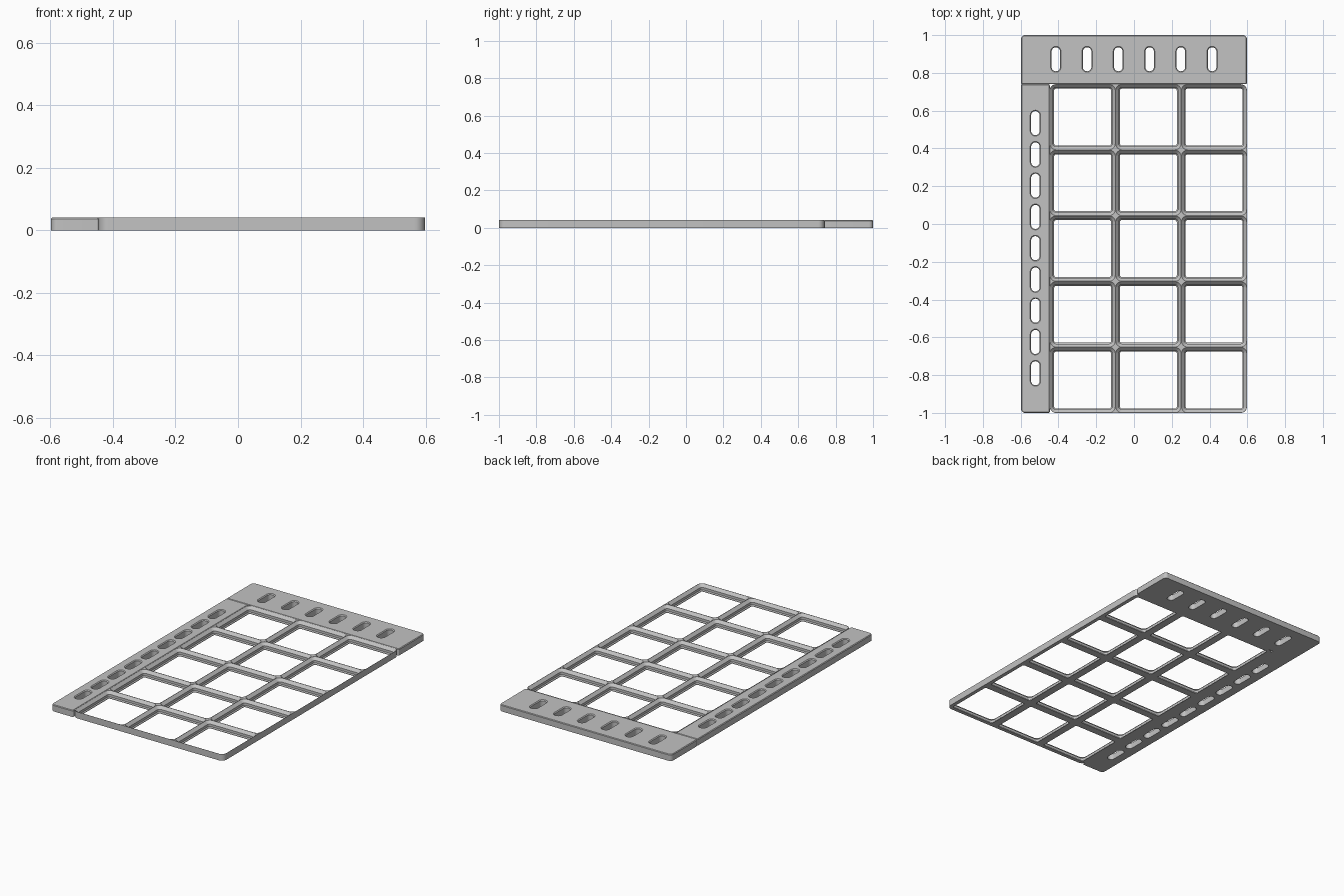
import bpy, bmesh, math

if "Cube" in bpy.data.objects:
    bpy.data.objects.remove(bpy.data.objects["Cube"])

H = 0.041           # thickness
PITCH = 0.348       # cell size
X0, X1, XS = -0.598, 0.598, -0.446   # outer sides and strip / grid seam
Y0, Y1, YS = -1.0, 1.0, 0.74         # outer ends and header / grid seam

grey = bpy.data.materials.new("light_grey")
grey.diffuse_color = (0.54, 0.54, 0.54, 1)
grey.use_nodes = True
grey.node_tree.nodes["Principled BSDF"].inputs["Base Color"].default_value = grey.diffuse_color


def outline(rect, radii, inset, n=8):
    """Rounded rectangle; radii run from the -x -y corner counter-clockwise."""
    x0, y0, x1, y1 = rect
    pts = []
    corners = [(x0, y0, 1, 1), (x1, y0, -1, 1), (x1, y1, -1, -1), (x0, y1, 1, -1)]
    for k, (cx, cy, sx, sy) in enumerate(corners):
        r = max(radii[k] - inset, 0.001)
        ox, oy = cx + sx * (inset + r), cy + sy * (inset + r)
        for i in range(n + 1):
            a = math.pi + (k + i / n) * math.pi / 2
            pts.append((ox + r * math.cos(a), oy + r * math.sin(a)))
    return pts


def loft(bm, rect, radii, sections):
    """Closed solid through (z, inset) sections."""
    rings = [[bm.verts.new((x, y, z)) for x, y in outline(rect, radii, d)]
             for z, d in sections]
    m = len(rings[0])
    for a, b in zip(rings, rings[1:]):
        for i in range(m):
            j = (i + 1) % m
            bm.faces.new((a[i], a[j], b[j], b[i]))
    bm.faces.new(rings[0][::-1])
    bm.faces.new(rings[-1])


def make_object(name, solids):
    bm = bmesh.new()
    for s in solids:
        loft(bm, *s)
    bmesh.ops.remove_doubles(bm, verts=bm.verts, dist=1e-5)
    bmesh.ops.recalc_face_normals(bm, faces=bm.faces)
    mesh = bpy.data.meshes.new(name)
    bm.to_mesh(mesh)
    bm.free()
    mesh.materials.append(grey)
    obj = bpy.data.objects.new(name, mesh)
    bpy.context.collection.objects.link(obj)
    return obj


def panel(name, body, holes):
    """Solid plate with lofted holes cut through it."""
    obj = make_object(name, [body])
    cutter = make_object(name + "_cutter", holes)
    cutter.hide_render = True
    mod = obj.modifiers.new("holes", 'BOOLEAN')
    mod.operation = 'DIFFERENCE'
    mod.solver = 'EXACT'
    mod.object = cutter
    bpy.ops.object.select_all(action='DESELECT')
    bpy.context.view_layer.objects.active = obj
    obj.select_set(True)
    bpy.ops.object.modifier_apply(modifier=mod.name)
    bpy.data.objects.remove(cutter)
    bpy.ops.object.shade_smooth_by_angle(angle=math.radians(25))
    return obj


def slot(x, y, w=0.045, l=0.127):
    """Vertical slot with a chamfered upper rim."""
    rect = (x - w / 2, y - l / 2, x + w / 2, y + l / 2)
    return rect, [w / 2] * 4, [(-0.01, 0), (H - 0.005, 0), (H + 0.006, -0.011)]


plate_sections = [(0, 0), (H - 0.004, 0), (H, 0.004)]

# header plate with a row of six slots
panel("header_plate",
      ((X0, YS, X1, Y1), [0.006, 0.006, 0.022, 0.022], plate_sections),
      [slot((i - 2.5) * 0.1655, 0.872) for i in range(6)])

# side strip with a column of nine slots
panel("side_strip",
      ((X0, Y0, XS, YS), [0.022, 0.006, 0.006, 0.006], plate_sections),
      [slot((X0 + XS) / 2, -0.128 + (i - 4) * 0.1655) for i in range(9)])

# open grid of 3 x 5 sockets with stepped, sloping walls
socket = [(-0.01, 0.0236), (0.003, 0.0236), (0.0088, 0.0178),
          (0.0237, 0.0178), (H - 0.0005, 0.001), (H + 0.01, 0.001)]
cells = [((XS + i * PITCH, Y0 + j * PITCH,
           XS + (i + 1) * PITCH, Y0 + (j + 1) * PITCH), [0.033] * 4, socket)
         for i in range(3) for j in range(5)]
panel("socket_grid",
      ((XS, Y0, XS + 3 * PITCH, Y0 + 5 * PITCH), [0.033] * 4, [(0, 0), (H, 0)]),
      cells)
